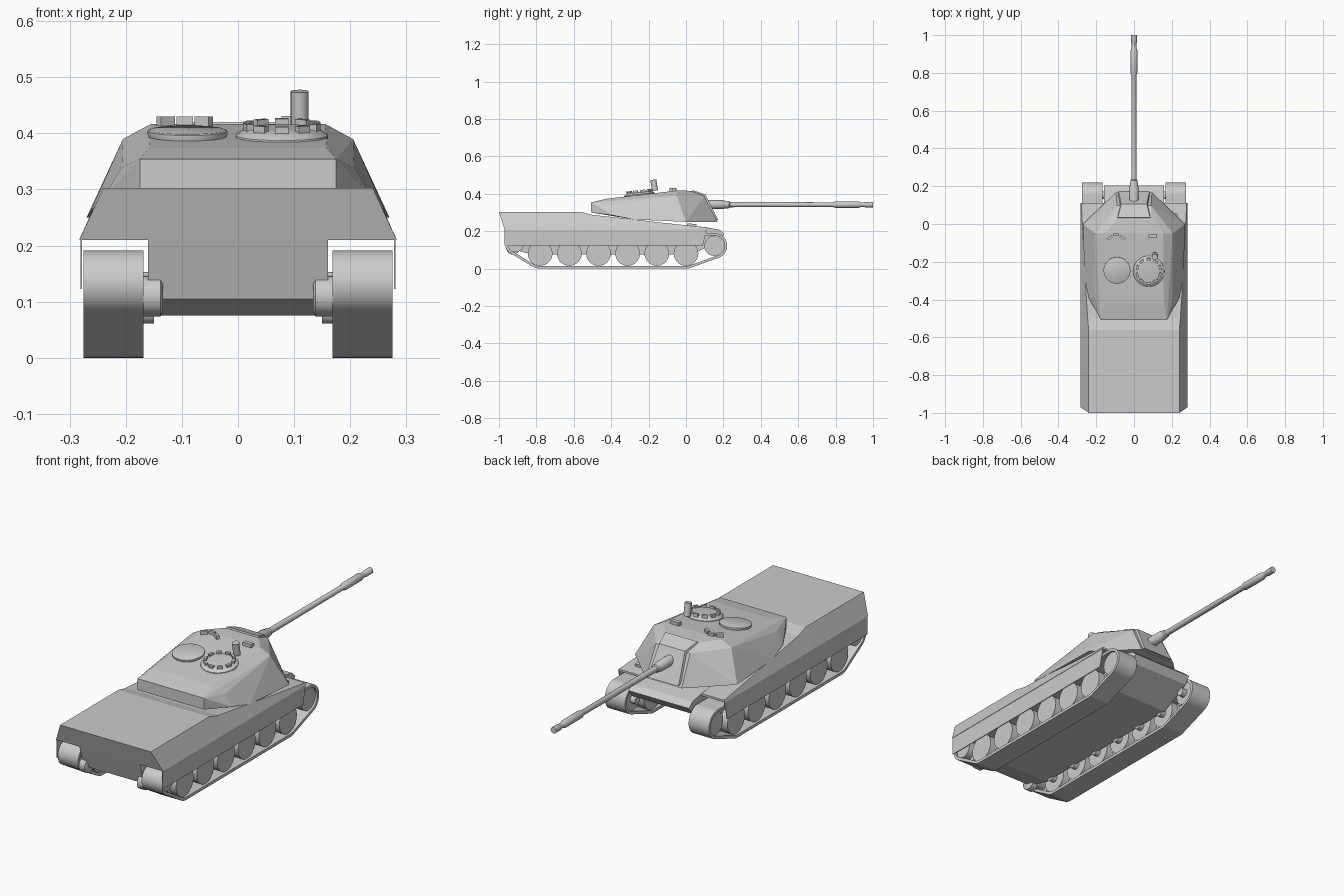
import bpy, bmesh, math
from mathutils import Vector, Matrix

if "Cube" in bpy.data.objects:
    bpy.data.objects.remove(bpy.data.objects["Cube"])


def finish(name, bm, smooth=False):
    bmesh.ops.recalc_face_normals(bm, faces=bm.faces[:])
    me = bpy.data.meshes.new(name)
    bm.to_mesh(me)
    bm.free()
    ob = bpy.data.objects.new(name, me)
    bpy.context.collection.objects.link(ob)
    if smooth:
        bpy.ops.object.select_all(action='DESELECT')
        ob.select_set(True)
        bpy.context.view_layer.objects.active = ob
        bpy.ops.object.shade_smooth_by_angle(angle=math.radians(35))
    return ob


def loft(name, rings, closed=False, smooth=False):
    """Bridge equal-length rings; cap the ends, or join last ring to first."""
    bm = bmesh.new()
    vs = [[bm.verts.new(p) for p in r] for r in rings]
    n = len(vs[0])
    pairs = list(zip(vs, vs[1:])) + ([(vs[-1], vs[0])] if closed else [])
    for a, b in pairs:
        for i in range(n):
            j = (i + 1) % n
            bm.faces.new((a[i], a[j], b[j], b[i]))
    if not closed:
        bm.faces.new(vs[0])
        bm.faces.new(vs[-1])
    return finish(name, bm, smooth)


def solid(name, half):
    """Convex faceted solid from points mirrored across x."""
    bm = bmesh.new()
    for x, y, z in half:
        for s in (1, -1):
            bm.verts.new((s * x, y, z))
    bmesh.ops.convex_hull(bm, input=bm.verts[:])
    bmesh.ops.dissolve_limit(bm, angle_limit=math.radians(2),
                             verts=bm.verts[:], edges=bm.edges[:])
    return finish(name, bm)


def lathe(name, profile, origin, axis, sides=32):
    """Turned part: profile of (distance along axis, radius)."""
    rot = Vector((0, 0, 1)).rotation_difference(Vector(axis)).to_matrix()
    o = Vector(origin)
    rings = []
    for d, r in profile:
        rings.append([o + rot @ Vector((r * math.cos(2 * math.pi * i / sides),
                                        r * math.sin(2 * math.pi * i / sides), d))
                      for i in range(sides)])
    return loft(name, rings, smooth=True)


def box(name, loc, size, turn=0.0, tilt=0.0):
    bm = bmesh.new()
    m = (Matrix.Translation(loc) @ Matrix.Rotation(tilt, 4, 'X')
         @ Matrix.Rotation(turn, 4, 'Z') @ Matrix.Diagonal((*size, 1)))
    bmesh.ops.create_cube(bm, size=1, matrix=m)
    return finish(name, bm)


# Lower hull tub between the tracks
side = [(-0.97, 0.211), (-0.935, 0.105), (-0.82, 0.075), (0.03, 0.075), (0.18, 0.15),
        (0.205, 0.185), (0.18, 0.208), (0.1, 0.222), (-0.17, 0.248)]
loft("lower_hull", [[(x, y, z) for y, z in side] for x in (-0.16, 0.16)])

# Upper hull: bottom y, top y, top half width, top z
sections = [(-0.97, -1.0, 0.24, 0.303), (-0.56, -0.56, 0.24, 0.303),
            (-0.50, -0.50, 0.245, 0.287), (-0.30, -0.30, 0.258, 0.266),
            (-0.17, -0.17, 0.264, 0.25), (0.11, 0.11, 0.279, 0.22)]
loft("upper_hull", [[(-0.283, yb, 0.21), (0.283, yb, 0.21), (w, yt, z), (-w, yt, z)]
                    for yb, yt, w, z in sections])

# Running gear on both sides
T = 0.014
circles = [(-0.91, 0.133, 0.058), (-0.78, 0.08, 0.08), (0.0, 0.08, 0.08), (0.152, 0.122, 0.068)]
outer, inner = [], []
for k in range(64):
    a = 2 * math.pi * k / 64
    c, s = math.cos(a), math.sin(a)
    y, z, r = max(circles, key=lambda q: q[0] * c + q[1] * s + q[2])
    outer.append((y + r * c, z + r * s))
    inner.append((y + (r - T) * c, z + (r - T) * s))

for sgn, tag in ((1, "right"), (-1, "left")):
    x0, x1 = sgn * 0.168, sgn * 0.275
    loft("track_" + tag,
         [[(x0, *p) for p in outer], [(x1, *p) for p in outer],
          [(x1, *p) for p in inner], [(x0, *p) for p in inner]], closed=True)
    wheels = [(-0.78 + 0.156 * i, 0.081, 0.066) for i in range(6)]
    wheels += [(-0.91, 0.133, 0.044), (0.152, 0.122, 0.054)]
    for i, (y, z, r) in enumerate(wheels):
        for a, b, part in ((0.175, 0.212, "inner"), (0.228, 0.265, "outer")):
            lathe(f"wheel_{part}_{tag}_{i}", [(a, r), (b, r)], (0, y, z), (sgn, 0, 0), 28)
        lathe(f"axle_{tag}_{i}", [(0.15, 0.02), (0.25, 0.02)], (0, y, z), (sgn, 0, 0), 16)
    # Thin side skirt and rear final drive
    loft("skirt_" + tag, [[(sgn * x, -0.97, 0.21), (sgn * x, -0.97, 0.123),
                           (sgn * x, 0.09, 0.123), (sgn * x, 0.11, 0.21)]
                          for x in (0.278, 0.281)])
    lathe("final_drive_" + tag, [(0.134, 0.029), (0.138, 0.036), (0.168, 0.036)],
          (0, -0.925, 0.11), (sgn, 0, 0), 24)

# Small fitting on the front deck
box("deck_lamp", (0.21, 0.03, 0.232), (0.04, 0.05, 0.016), tilt=-0.1)

# Faceted turret: lower rim, shoulder rim, roof rim
solid("turret", [
    (0.175, -0.508, 0.30), (0.24, -0.39, 0.285), (0.262, -0.28, 0.263),
    (0.27, 0.0, 0.25), (0.095, 0.168, 0.25),
    (0.175, -0.508, 0.354), (0.207, -0.39, 0.34), (0.205, -0.05, 0.39), (0.09, 0.098, 0.388),
    (0.158, -0.42, 0.374), (0.155, -0.05, 0.417), (0.09, 0.025, 0.416)])

# Gun shield plate with a sloped top
solid("mantlet", [
    (0.088, 0.03, 0.408), (0.085, 0.035, 0.42), (0.068, 0.105, 0.396),
    (0.082, 0.174, 0.258), (0.082, 0.155, 0.262)])

# Gun with collar, sleeve and muzzle
lathe("gun_barrel", [(0.08, 0.024), (0.20, 0.024), (0.205, 0.021), (0.23, 0.019), (0.235, 0.014),
                     (0.785, 0.0125), (0.80, 0.018), (0.92, 0.018), (0.935, 0.0125),
                     (0.955, 0.0125), (0.96, 0.015), (1.0, 0.015)],
      (0, 0, 0.342), (0, 1, 0), 20)

# Roof fittings follow the sloped roof
slope = 0.043 / 0.37
tilt = math.atan(slope)
up = (0, -math.sin(tilt), math.cos(tilt))


def roof(y):
    return 0.374 + (y + 0.42) * slope


lathe("loader_hatch", [(-0.01, 0.066), (0.004, 0.071), (0.010, 0.071), (0.012, 0.067)],
      (-0.09, -0.245, roof(-0.245)), up, 36)
cx, cy = 0.078, -0.25
lathe("commander_cupola", [(-0.012, 0.084), (0.003, 0.082), (0.015, 0.066), (0.017, 0.05)],
      (cx, cy, roof(cy)), up, 36)
for i in range(10):
    a = 2 * math.pi * (i + 0.5) / 10
    y = cy + 0.063 * math.sin(a)
    box(f"cupola_periscope_{i}", (cx + 0.063 * math.cos(a), y, roof(y) + 0.018),
        (0.012, 0.024, 0.015), a, tilt)

# Tall sight, roof sight box and left periscope trio
lathe("tall_sight", [(0, 0.016), (0.06, 0.016)], (0.11, -0.165, 0.416), (0, -0.17, 0.98), 20)
box("roof_sight", (0.10, -0.065, 0.422), (0.045, 0.02, 0.018))
for i, (dx, dy, a) in enumerate(((0, 0.008, 0), (-0.034, -0.008, 0.6), (0.034, -0.008, -0.6))):
    box(f"left_periscope_{i}", (-0.095 + dx, -0.065 + dy, 0.42), (0.03, 0.014, 0.02), a)
